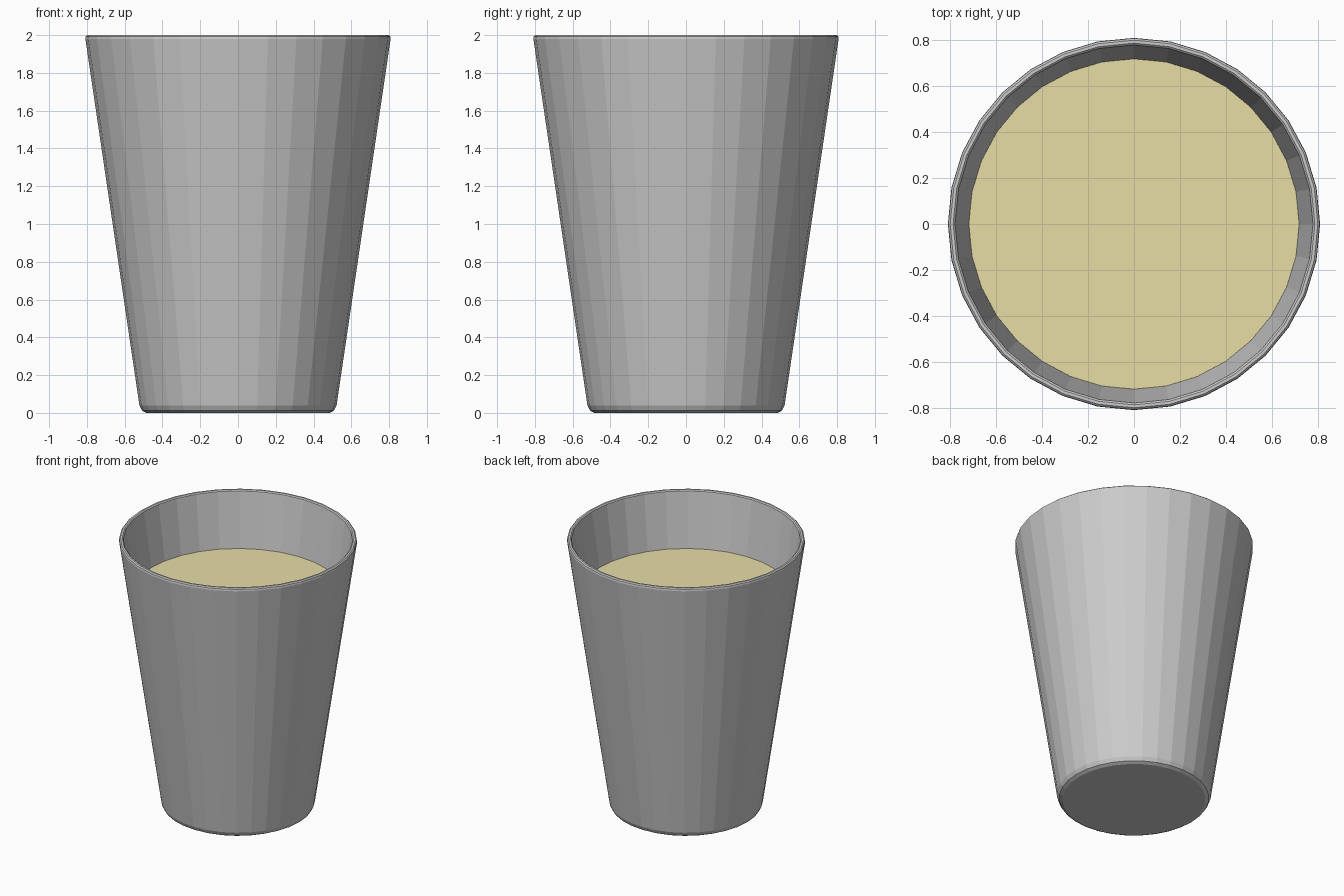
import bpy, bmesh, math

if "Cube" in bpy.data.objects:
    bpy.data.objects.remove(bpy.data.objects["Cube"])

SIDES = 32


def lathe(name, profile):
    """Spin a (radius, z) profile around z; radius 0 makes a pole."""
    bm = bmesh.new()
    rings = []
    for r, z in profile:
        if r == 0:
            rings.append([bm.verts.new((0, 0, z))] * SIDES)
        else:
            rings.append([bm.verts.new((r * math.cos(2 * math.pi * i / SIDES),
                                        r * math.sin(2 * math.pi * i / SIDES), z))
                          for i in range(SIDES)])
    for a, b in zip(rings, rings[1:]):
        for i in range(SIDES):
            j = (i + 1) % SIDES
            quad = list(dict.fromkeys((a[i], a[j], b[j], b[i])))
            bm.faces.new(quad)
    bmesh.ops.recalc_face_normals(bm, faces=bm.faces)
    mesh = bpy.data.meshes.new(name)
    bm.to_mesh(mesh)
    bm.free()
    obj = bpy.data.objects.new(name, mesh)
    bpy.context.collection.objects.link(obj)
    return obj


# Tapered cup: rounded foot, thin wall, rounded rim, inner floor
lathe("cup", [
    (0, 0), (0.485, 0), (0.508, 0.012), (0.522, 0.04),
    (0.808, 1.98), (0.806, 1.993), (0.798, 2.0),
    (0.785, 2.0), (0.777, 1.993), (0.775, 1.98),
    (0.497, 0.075), (0.485, 0.055), (0.465, 0.045), (0, 0.045),
])

# Drink filling the cup, just inside the wall
drink = lathe("drink", [
    (0, 0.05), (0.465, 0.05), (0.494, 0.078), (0.717, 1.59), (0, 1.59),
])
mat = bpy.data.materials.new("pale_yellow")
mat.diffuse_color = (0.8, 0.72, 0.38, 1)
mat.use_nodes = True
mat.node_tree.nodes["Principled BSDF"].inputs["Base Color"].default_value = mat.diffuse_color
drink.data.materials.append(mat)
